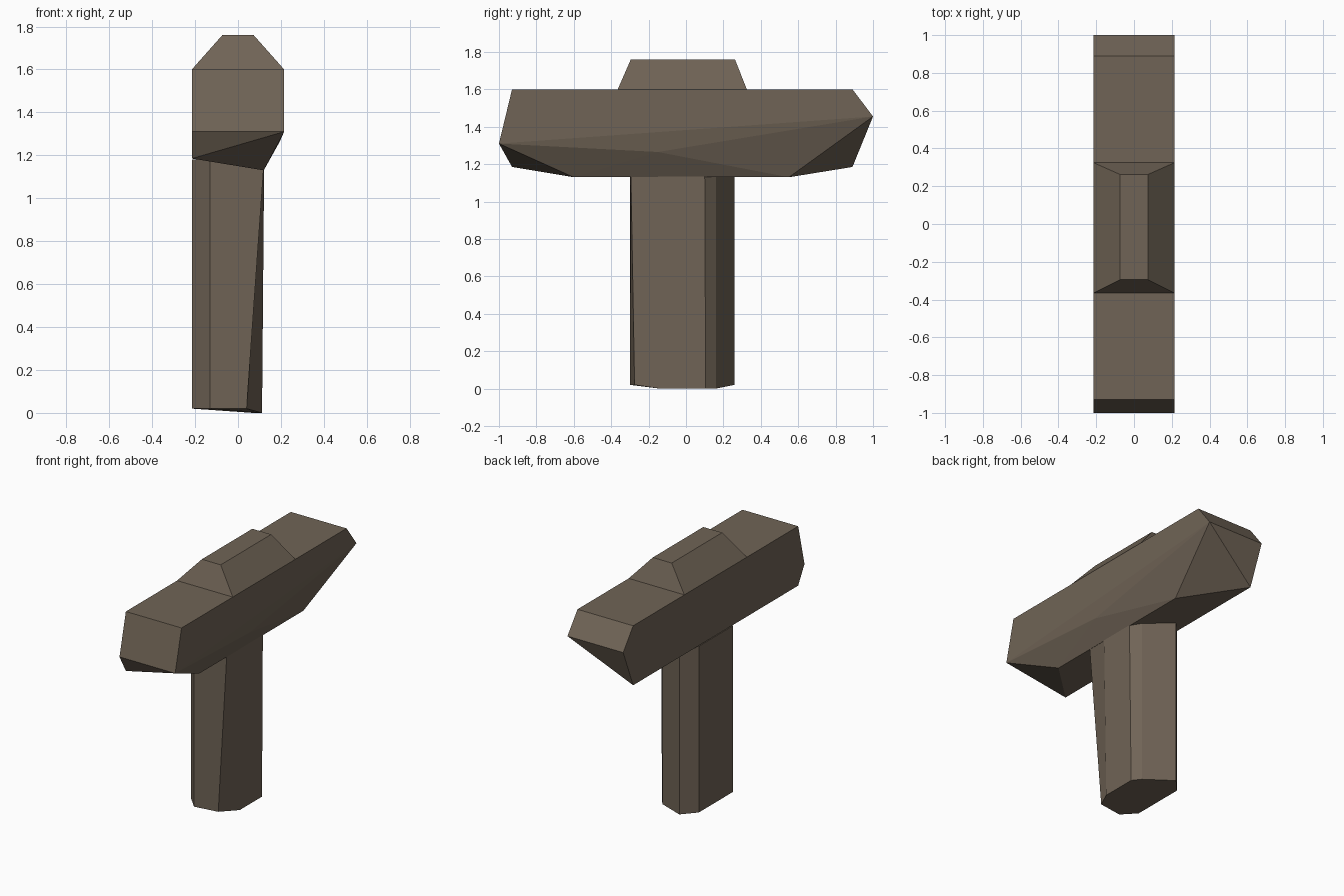
import bpy, bmesh

if "Cube" in bpy.data.objects:
    bpy.data.objects.remove(bpy.data.objects["Cube"])

stone = bpy.data.materials.new("brown_stone")
stone.diffuse_color = (0.162, 0.127, 0.093, 1)
stone.use_nodes = True
stone.node_tree.nodes["Principled BSDF"].inputs["Base Color"].default_value = stone.diffuse_color


def finish(bm, name):
    bmesh.ops.recalc_face_normals(bm, faces=bm.faces)
    mesh = bpy.data.meshes.new(name)
    bm.to_mesh(mesh)
    bm.free()
    mesh.materials.append(stone)
    ob = bpy.data.objects.new(name, mesh)
    bpy.context.collection.objects.link(ob)
    return ob


def hull(name, points):
    bm = bmesh.new()
    for p in points:
        bm.verts.new(p)
    res = bmesh.ops.convex_hull(bm, input=bm.verts)
    junk = [g for g in res["geom_interior"] if isinstance(g, bmesh.types.BMVert)]
    bmesh.ops.delete(bm, geom=junk, context='VERTS')
    bmesh.ops.dissolve_limit(bm, angle_limit=0.01, verts=bm.verts, edges=bm.edges)
    return finish(bm, name)


def loft(name, rings):
    bm = bmesh.new()
    loops = [[bm.verts.new(p) for p in r] for r in rings]
    n = len(rings[0])
    for a, b in zip(loops, loops[1:]):
        for i in range(n):
            j = (i + 1) % n
            bm.faces.new((a[i], a[j], b[j], b[i]))
    bm.faces.new(loops[0])
    bm.faces.new(loops[-1])
    return finish(bm, name)


W = 0.215

# crossbeam: full-width ends, underside chipped away along the +x edge
ends = [(-0.93, 1.60), (0.89, 1.60), (-1.0, 1.31), (1.0, 1.455)]
beam = [(s * W, y, z) for y, z in ends for s in (-1, 1)]
beam += [(-W, -0.93, 1.185), (-W, 0.89, 1.185)]
beam += [(0.12, -0.60, 1.13), (0.12, 0.55, 1.13), (0.195, -0.15, 1.265)]
hull("crossbeam", beam)

# tapered cap on the middle of the beam
loft("cap", [
    [(-W, -0.365, 1.60), (W, -0.365, 1.60), (W, 0.325, 1.60), (-W, 0.325, 1.60)],
    [(-0.073, -0.295, 1.76), (0.073, -0.295, 1.76), (0.073, 0.262, 1.76), (-0.073, 0.262, 1.76)],
])

# eight-sided post, with one front corner widening toward the top
foot = [(-W, -0.21), (-0.13, -0.30), (0.04, -0.275), (0.112, -0.14),
        (0.112, 0.105), (0.07, 0.16), (-0.13, 0.26), (-W, 0.165)]
top = list(foot)
top[2], top[3], top[4] = (0.122, -0.295), (0.122, -0.15), (0.122, 0.10)
loft("post", [
    [(x, y, 0.02 if x < -0.1 or y < -0.2 else 0.0) for x, y in foot],
    [(x, y, 1.18) for x, y in top],
])
